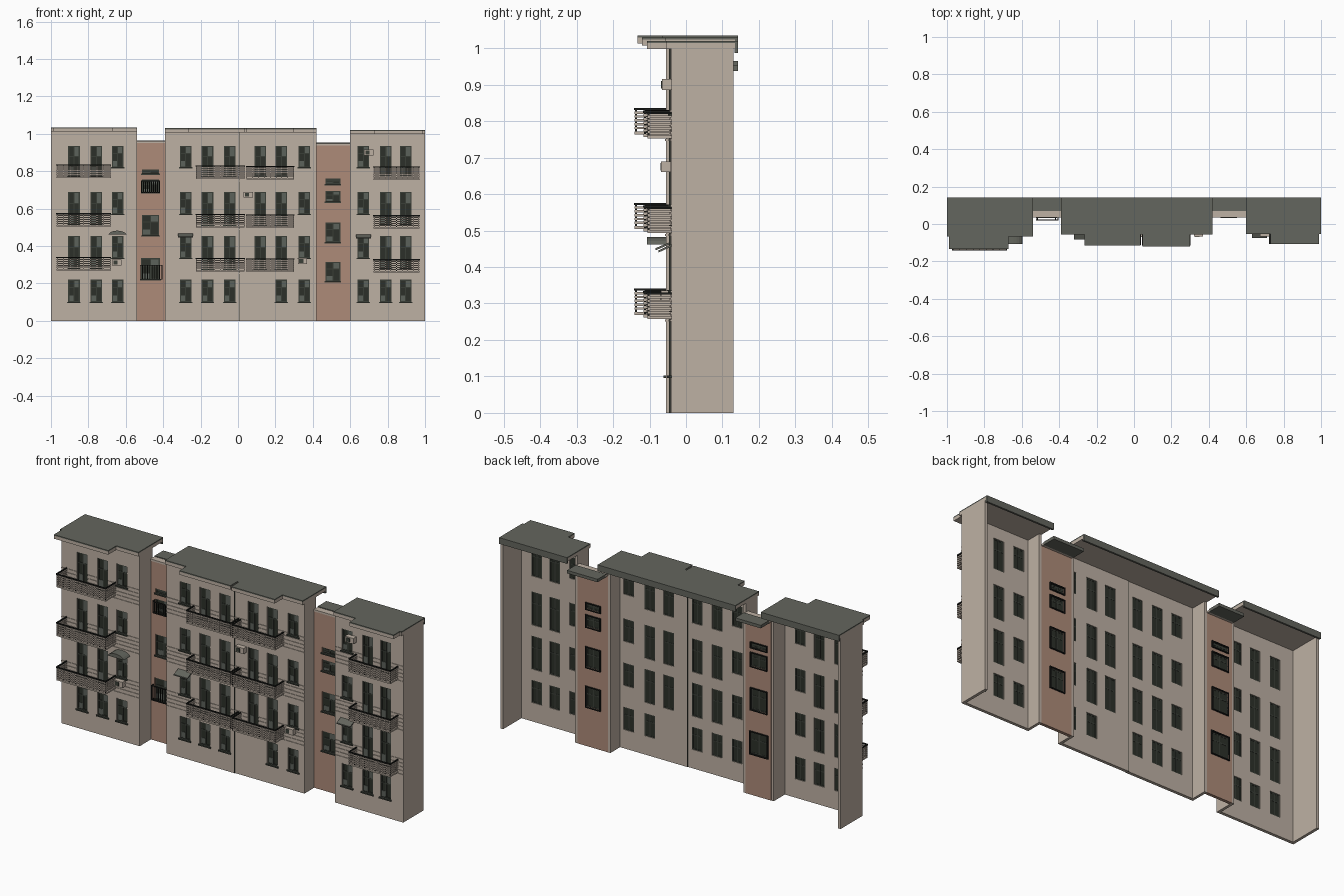
import bpy, bmesh
from mathutils import Matrix, Vector

cube = bpy.data.objects.get("Cube")
if cube:
    bpy.data.objects.remove(cube, do_unlink=True)


def material(name, rgb):
    lin = [(c / 255 / 12.92 if c < 11 else ((c / 255 + 0.055) / 1.055) ** 2.4) for c in rgb]
    m = bpy.data.materials.new(name)
    m.use_nodes = True
    m.diffuse_color = (*lin, 1)
    m.node_tree.nodes["Principled BSDF"].inputs["Base Color"].default_value = (*lin, 1)
    return m


WALL = material("beige plaster", (190, 177, 164))
BROWN = material("brown plaster", (173, 139, 121))
ROOF = material("roof grey", (100, 102, 94))
FRAME = material("dark window frame", (58, 62, 55))
GLASS = material("dark glass", (44, 48, 41))
PALE = material("pale glass", (92, 98, 91))
IRON = material("black iron", (28, 29, 27))


def finish(name, bm, mat):
    me = bpy.data.meshes.new(name)
    bm.to_mesh(me)
    bm.free()
    ob = bpy.data.objects.new(name, me)
    bpy.context.collection.objects.link(ob)
    if mat:
        me.materials.append(mat)
    return ob


def boxes(name, items, mat):
    """One object from boxes given as (x0, x1, y0, y1, z0, z1)."""
    bm = bmesh.new()
    for x0, x1, y0, y1, z0, z1 in items:
        mid = Vector((x0 + x1, y0 + y1, z0 + z1)) / 2
        size = Matrix.Diagonal((x1 - x0, y1 - y0, z1 - z0, 1))
        bmesh.ops.create_cube(bm, size=1, matrix=Matrix.Translation(mid) @ size)
    return finish(name, bm, mat)


def prism(name, profile, x0, x1, mat):
    """Extrude a (y, z) profile along x."""
    bm = bmesh.new()
    face = bm.faces.new([bm.verts.new((x0, y, z)) for y, z in profile])
    ext = bmesh.ops.extrude_face_region(bm, geom=[face])
    verts = [g for g in ext["geom"] if isinstance(g, bmesh.types.BMVert)]
    bmesh.ops.translate(bm, verts=verts, vec=(x1 - x0, 0, 0))
    bmesh.ops.recalc_face_normals(bm, faces=bm.faces)
    return finish(name, bm, mat)


def cut(target, cutter):
    mod = target.modifiers.new("openings", "BOOLEAN")
    mod.operation = "DIFFERENCE"
    mod.solver = "EXACT"
    mod.object = cutter


THICK = 0.016
BACK = 0.13
STAIR_Y = 0.04
BALCONY_Z = (0.27, 0.505, 0.765)
ROWS = ((0.10, 0.22), (0.335, 0.455), (0.57, 0.69), (0.82, 0.935))


def windows(name, openings, y):
    """Frames, panes and sills for openings (x0, x1, z0, z1); returns the cutter."""
    frame, dark, pale, sill, holes = [], [], [], [], []
    t = 0.006
    ya, yb = y + 0.005, y + 0.013
    for x0, x1, z0, z1 in openings:
        xm = (x0 + x1) / 2
        zm = z1 - (z1 - z0) * 0.35
        holes.append((x0, x1, y - 0.03, y + 0.04, z0, z1))
        frame += [(x0, x0 + t, ya, yb, z0, z1), (x1 - t, x1, ya, yb, z0, z1),
                  (x0, x1, ya, yb, z0, z0 + t), (x0, x1, ya, yb, z1 - t, z1),
                  (xm - t / 2, xm + t / 2, ya, yb, z0, z1), (x0, x1, ya, yb, zm - t / 2, zm + t / 2)]
        dark.append((x0, x1, ya + 0.003, yb - 0.001, z0, z1))
        pale.append((xm, x1 - t, ya + 0.001, ya + 0.004, zm, z1 - t))
        pale.append((x0 + t, xm, ya + 0.001, ya + 0.004, z0 + t, z0 + (zm - z0) * 0.45))
        sill.append((x0 - 0.005, x1 + 0.005, y - 0.007, ya, z0 - 0.005, z0 + 0.002))
    boxes(name + "_window_frames", frame, FRAME)
    boxes(name + "_dark_panes", dark, GLASS)
    boxes(name + "_pale_panes", pale, PALE)
    boxes(name + "_sills", sill, FRAME)
    cutter = boxes(name + "_cutter", holes, None)
    cutter.hide_render = True
    cutter.hide_set(True)
    return cutter


def facade(name, x0, x1, y, top, win_x, door_x, skip_ground=()):
    """Pierced front wall with thin raised courses."""
    openings = []
    for x in win_x + door_x:
        for i, (z0, z1) in enumerate(ROWS):
            if i == 0 and x in skip_ground:
                continue
            if i and x in door_x:
                z0 = BALCONY_Z[i - 1] + 0.008
            openings.append((x - 0.031, x + 0.031, z0, z1))
    cutter = windows(name, openings, y)
    cut(boxes(name + "_front_wall", [(x0, x1, y, y + THICK, 0, top)], WALL), cutter)
    courses = [(x0, x1, y - 0.003, y + 0.001, b + k * 0.02, b + k * 0.02 + 0.006)
               for b in BALCONY_Z for k in range(-1, 4)]
    cut(boxes(name + "_courses", courses, WALL), cutter)


def balconies(name, x0, x1, wall_y, y, dz=0):
    """Three stacked balconies with slatted rails."""
    slab, slats, iron = [], [], []
    t = 0.004
    for b in BALCONY_Z:
        b += dz
        slab.append((x0, x1, y, wall_y, b - 0.006, b + 0.002))
        for k in range(5):
            z = b + 0.008 + k * 0.0105
            slats += [(x0, x1, y, y + t, z, z + 0.0065), (x0, x0 + t, y, wall_y, z, z + 0.0065),
                      (x1 - t, x1, y, wall_y, z, z + 0.0065)]
        z = b + 0.06
        iron += [(x0, x1, y - 0.002, y + t, z, z + 0.006), (x0 - 0.002, x0 + t, y, wall_y, z, z + 0.006),
                 (x1 - t, x1 + 0.002, y, wall_y, z, z + 0.006)]
        n = 9
        for k in range(n):
            x = x0 + 0.001 + (x1 - x0 - 0.005) * k / (n - 1)
            iron.append((x, x + 0.003, y + 0.001, y + t + 0.002, b, z))
    boxes(name + "_balcony_slabs", slab, WALL)
    boxes(name + "_balcony_slats", slats, WALL)
    boxes(name + "_balcony_rails", iron, IRON)


def roof(name, x0, x1, y, top, bays):
    """Cornice with a dark covering and a rear lip; bays are (x0, x1, y) over the balconies."""
    plan = [(x0, x1, y, BACK + 0.005)] + [(a, b, f, y) for a, b, f in bays]
    boxes(name + "_cornice", [(*p, top - 0.022, top - 0.006) for p in plan], WALL)
    boxes(name + "_roof_cover", [(*p, top - 0.006, top) for p in plan], ROOF)
    boxes(name + "_roof_rear_lip", [(x0, x1, BACK + 0.003, 0.143, top - 0.033, top)], ROOF)


# Front walls
facade("right_wing", -1, -0.54, -0.055, 1.014, [-0.644], [-0.877, -0.757])
facade("centre_right", -0.39, 0.01, -0.045, 1.009, [-0.28], [-0.163, -0.045])
facade("centre_left", 0.01, 0.42, -0.042, 1.009, [0.355], [0.12, 0.232], (0.12,))
facade("left_wing", 0.60, 1, -0.04, 0.999, [0.67], [0.79, 0.896])
boxes("centre_joint", [(0.008, 0.012, -0.047, -0.025, 0, 1.009)], FRAME)

# End walls and returns beside the stair bays
boxes("end_walls", [(-1, -0.985, -0.04, BACK, 0, 1.014), (0.985, 1, -0.025, BACK, 0, 0.999)], WALL)
boxes("return_walls", [(-0.554, -0.54, -0.04, 0.055, 0, 1.014), (-0.39, -0.376, -0.03, 0.055, 0, 1.009),
                       (0.406, 0.42, -0.027, 0.055, 0, 1.009), (0.60, 0.614, -0.025, 0.055, 0, 0.999)], WALL)

# Balconies
balconies("right_wing", -0.97, -0.68, -0.055, -0.141, 0.005)
balconies("centre_right", -0.225, 0.035, -0.045, -0.112)
balconies("centre_left", 0.045, 0.30, -0.042, -0.116, -0.002)
balconies("left_wing", 0.725, 0.97, -0.04, -0.106, -0.006)

# Roofs
roof("right_wing", -1, -0.54, -0.066, 1.035, [(-0.99, -0.67, -0.133)])
roof("centre", -0.39, 0.42, -0.056, 1.03, [(-0.265, 0.035, -0.114), (0.045, 0.30, -0.12)])
roof("left_wing", 0.60, 1, -0.053, 1.02, [(0.73, 0.99, -0.107)])


# Recessed stair bays
def stair(name, x0, x1, top, mid, slots):
    openings = [(mid - w / 2, mid + w / 2, z0, z1) for w, z0, z1 in slots]
    cutter = windows(name, openings, STAIR_Y)
    cut(boxes(name + "_wall", [(x0, x1, STAIR_Y, STAIR_Y + THICK, 0, top - 0.012)], BROWN), cutter)
    boxes(name + "_ledge", [(x0, x1, STAIR_Y - 0.004, 0.075, top - 0.014, top - 0.004)], WALL)
    boxes(name + "_cap", [(x0, x1, 0.07, 0.143, top - 0.016, top)], ROOF)
    trim = []
    for a, b, z0, z1 in openings:
        ya, yb, t = STAIR_Y + 0.012, STAIR_Y + 0.022, 0.005
        trim += [(a - t, a, ya, yb, z0 - t, z1 + t), (b, b + t, ya, yb, z0 - t, z1 + t),
                 (a, b, ya, yb, z0 - t, z0), (a, b, ya, yb, z1, z1 + t)]
    boxes(name + "_rear_trim", trim, IRON)


stair("right_stair", -0.54, -0.39, 0.965, -0.468,
      [(0.09, 0.785, 0.81), (0.09, 0.685, 0.755), (0.09, 0.455, 0.567), (0.10, 0.22, 0.335)])
stair("left_stair", 0.42, 0.60, 0.953, 0.507,
      [(0.08, 0.73, 0.76), (0.08, 0.635, 0.695), (0.08, 0.42, 0.525), (0.08, 0.21, 0.315)])

# Iron guards on the stair windows
guards = []
for x0, x1, z0, z1 in ((-0.525, -0.405, 0.22, 0.30), (-0.518, -0.418, 0.685, 0.75)):
    guards += [(x0, x1, 0.02, 0.024, z, z + 0.005) for z in (z0, z1 - 0.005)]
    for k in range(10):
        x = x0 + (x1 - x0 - 0.004) * k / 9
        guards.append((x, x + 0.004, 0.02, 0.024, z0, z1))
    for x in (x0, x1 - 0.004):
        guards += [(x, x + 0.004, 0.02, STAIR_Y, z, z + 0.005) for z in (z0, z1 - 0.005)]
boxes("stair_guards", guards, IRON)

# Sloping canopies over side windows
for name, x0, x1, y, z, reach in (("centre_canopy", -0.32, -0.24, -0.045, 0.468, 0.038),
                                  ("left_canopy", 0.632, 0.712, -0.04, 0.462, 0.035)):
    prism(name, [(y, z), (y - reach, z - 0.016), (y - reach, z - 0.022), (y, z - 0.006)], x0, x1, ROOF)

# Arched canopy
bm = bmesh.new()
bmesh.ops.create_cone(bm, cap_ends=True, segments=20, radius1=0.05, radius2=0.05, depth=0.055,
                      matrix=Matrix.Translation((-0.645, -0.08, 0.455)) @ Matrix.Diagonal((1, 1, 0.55, 1))
                      @ Matrix.Rotation(1.5708, 4, "X"))
bmesh.ops.bisect_plane(bm, geom=bm.verts[:] + bm.edges[:] + bm.faces[:], plane_co=(0, 0, 0.462),
                       plane_no=(0, 0, 1), clear_inner=True)
finish("arched_canopy", bm, ROOF)

# Air conditioner boxes with fan grilles
units = [(0.055, -0.042, 0.675), (0.70, -0.04, 0.90), (0.345, -0.042, 0.32), (-0.648, -0.055, 0.312)]
boxes("air_units", [(x - 0.025, x + 0.025, y - 0.026, y, z - 0.015, z + 0.015) for x, y, z in units], WALL)
boxes("air_unit_grilles", [(x - 0.018, x + 0.004, y - 0.028, y - 0.02, z - 0.01, z + 0.01)
                           for x, y, z in units], FRAME)
